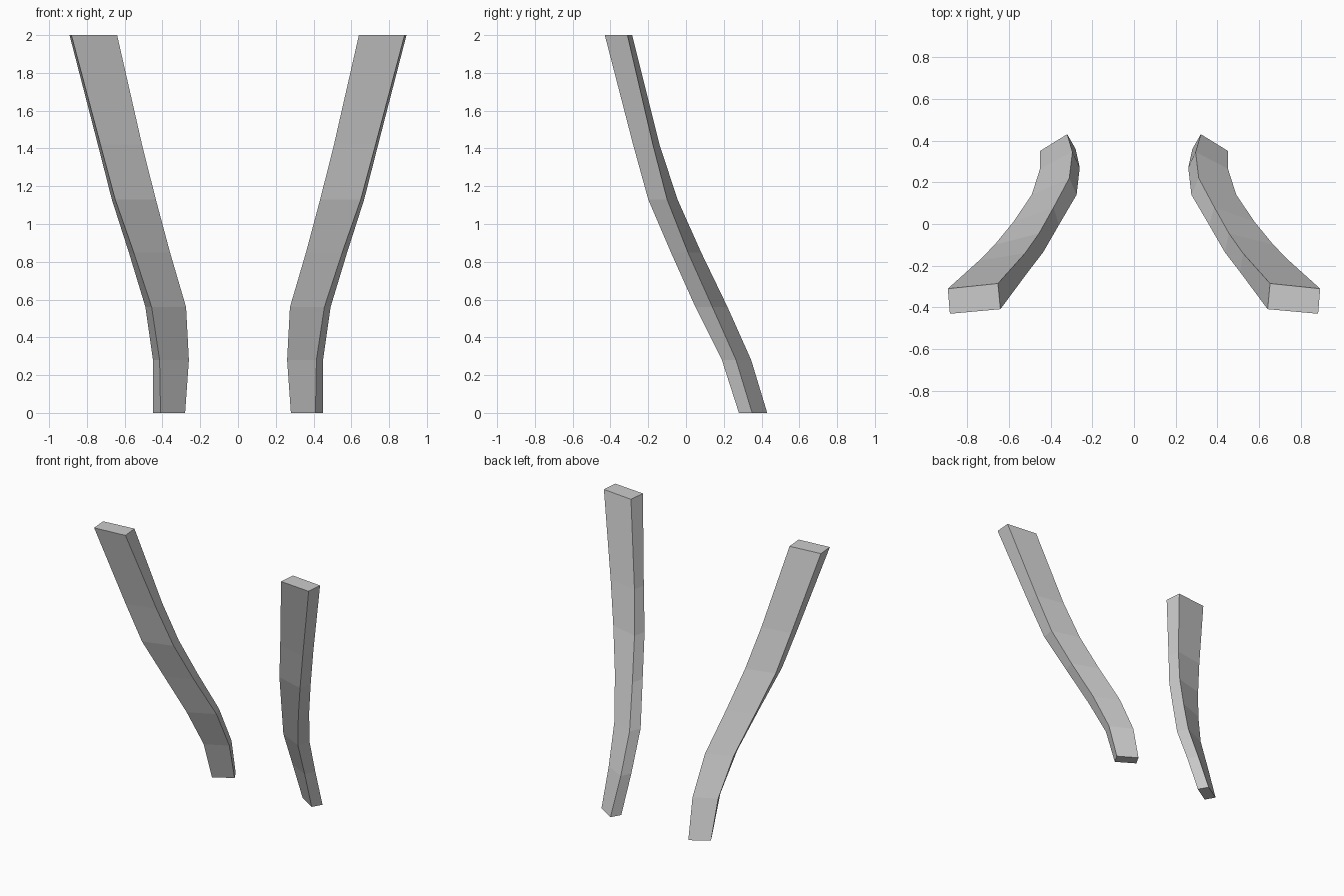
import bpy, bmesh

if "Cube" in bpy.data.objects:
    bpy.data.objects.remove(bpy.data.objects["Cube"])

# Horizontal cross-sections of one curved horn-like post, bottom to top:
# z, then front-inner, front-outer, back-outer, back-inner (x, y) corners
SECTIONS = [
    (0.00, (0.28, 0.36), (0.41, 0.28), (0.45, 0.35), (0.32, 0.43)),
    (0.28, (0.26, 0.27), (0.415, 0.19), (0.45, 0.265), (0.295, 0.345)),
    (0.56, (0.275, 0.14), (0.457, 0.05), (0.49, 0.14), (0.31, 0.22)),
    (0.85, (0.36, -0.005), (0.552, -0.08), (0.578, 0.01), (0.385, 0.08)),
    (1.13, (0.435, -0.135), (0.65, -0.20), (0.668, -0.10), (0.455, -0.045)),
    (1.42, (0.508, -0.23), (0.728, -0.28), (0.742, -0.175), (0.522, -0.14)),
    (2.00, (0.64, -0.408), (0.882, -0.43), (0.892, -0.31), (0.652, -0.285)),
]


def build_post(name, side):
    """Loft the sections into a closed, flat-shaded bar; side is +1 or -1."""
    bm = bmesh.new()
    rings = [[bm.verts.new((side * x, y, z)) for x, y in corners]
             for z, *corners in SECTIONS]
    for low, high in zip(rings, rings[1:]):
        for i in range(4):
            j = (i + 1) % 4
            bm.faces.new((low[i], low[j], high[j], high[i]))
    bm.faces.new(rings[0][::-1])
    bm.faces.new(rings[-1])
    bmesh.ops.recalc_face_normals(bm, faces=bm.faces)
    mesh = bpy.data.meshes.new(name)
    bm.to_mesh(mesh)
    bm.free()
    obj = bpy.data.objects.new(name, mesh)
    bpy.context.collection.objects.link(obj)
    return obj


# Mirrored pair of curved posts
build_post("curved_post_right", 1)
build_post("curved_post_left", -1)
